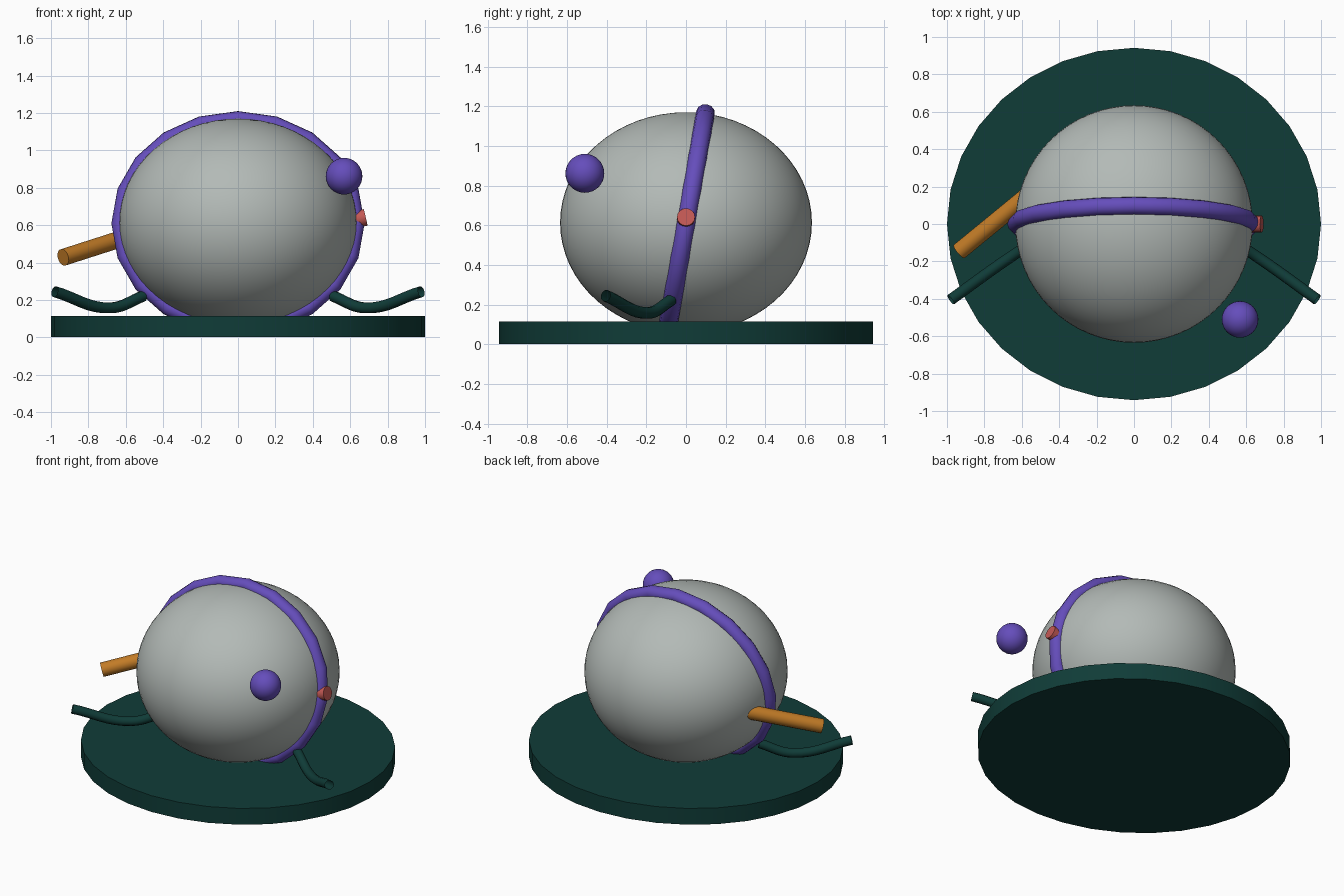
import bpy, math
from mathutils import Vector

if "Cube" in bpy.data.objects:
    bpy.data.objects.remove(bpy.data.objects["Cube"])


def material(name, rgb):
    m = bpy.data.materials.new(name)
    m.diffuse_color = (*rgb, 1)
    m.use_nodes = True
    m.node_tree.nodes["Principled BSDF"].inputs["Base Color"].default_value = m.diffuse_color
    return m


GREY = material("pale grey", (0.45, 0.49, 0.47))
GREEN = material("dark green", (0.005, 0.045, 0.039))
PURPLE = material("purple", (0.13, 0.075, 0.50))
RED = material("coral red", (0.55, 0.10, 0.09))
ORANGE = material("orange", (0.54, 0.20, 0.02))


def finish(name, mat, angle=40):
    o = bpy.context.object
    o.name = name
    o.data.materials.append(mat)
    bpy.ops.object.shade_smooth_by_angle(angle=math.radians(angle))
    return o


def rod(name, start, end, radius, mat, sides=12):
    a, b = Vector(start), Vector(end)
    bpy.ops.mesh.primitive_cylinder_add(
        vertices=sides, radius=radius, depth=(b - a).length, location=(a + b) / 2,
        rotation=(b - a).to_track_quat('Z', 'Y').to_euler())
    return finish(name, mat)


def bent_tube(name, points, radius, mat):
    cu = bpy.data.curves.new(name, 'CURVE')
    cu.dimensions = '3D'
    cu.bevel_depth = radius
    cu.bevel_resolution = 3
    cu.resolution_u = 8
    sp = cu.splines.new('BEZIER')
    sp.bezier_points.add(len(points) - 1)
    for bp, p in zip(sp.bezier_points, points):
        bp.co = p
        bp.handle_left_type = bp.handle_right_type = 'AUTO'
    o = bpy.data.objects.new(name, cu)
    bpy.context.collection.objects.link(o)
    cu.materials.append(mat)
    return o


# Oval base plate
bpy.ops.mesh.primitive_cylinder_add(vertices=32, radius=1, depth=0.112, location=(0, 0, 0.058))
bpy.context.object.scale = (1, 0.942, 1)
finish("base_plate", GREEN)

# Slightly flattened body
bpy.ops.mesh.primitive_uv_sphere_add(segments=64, ring_count=32, radius=0.635, location=(0, 0, 0.613))
bpy.context.object.scale = (1, 1, 0.877)
finish("body", GREY)

# Tilted band around the body
bpy.ops.mesh.primitive_torus_add(major_segments=20, minor_segments=12,
                                 major_radius=0.63, minor_radius=0.047,
                                 location=(0, 0, 0.61), rotation=(math.radians(80), 0, 0))
bpy.context.object.scale = (1, 0.9, 1)
finish("band", PURPLE, 60)

# Floating ball
bpy.ops.mesh.primitive_uv_sphere_add(segments=32, ring_count=16, radius=0.098, location=(0.567, -0.51, 0.862))
finish("ball", PURPLE)

# Button on the right side of the band
rod("button", (0.60, 0, 0.623), (0.683, 0, 0.642), 0.045, RED, 16)

# Slanted handle on the left
rod("handle", (-0.935, -0.147, 0.428), (-0.43, 0.267, 0.59), 0.046, ORANGE, 16)

# Bent feet, mirrored left and right
for side, label in ((1, "right"), (-1, "left")):
    pts = [(0.505 * side, -0.075, 0.222), (0.68 * side, -0.19, 0.158), (0.98 * side, -0.405, 0.245)]
    bent_tube(label + "_foot", pts, 0.03, GREEN)
